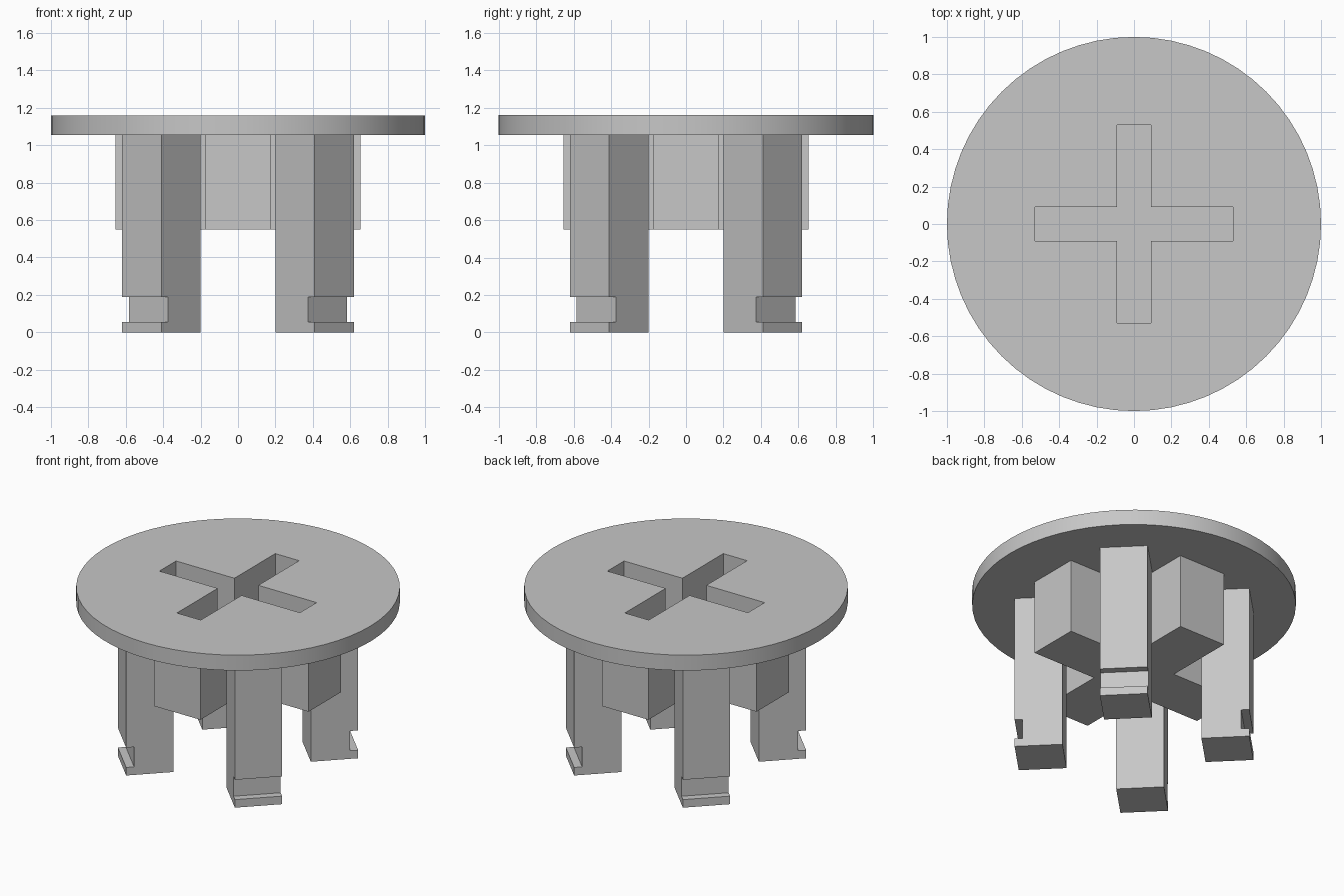
import bpy
import bmesh
from math import radians, sin, cos, pi
from mathutils import Matrix

if "Cube" in bpy.data.objects:
    bpy.data.objects.remove(bpy.data.objects["Cube"], do_unlink=True)

GREY = (0.57, 0.57, 0.57, 1.0)
grey = bpy.data.materials.new("plain_grey")
grey.use_nodes = True
grey.diffuse_color = GREY
grey.node_tree.nodes["Principled BSDF"].inputs["Base Color"].default_value = GREY

TOP, CAP_BOTTOM, SOCKET_BOTTOM, SLOT_FLOOR = 1.16, 1.055, 0.55, 0.65


def prism(name, profile, low, high, matrix=Matrix()):
    """Extrude a closed 2D profile from low to high along its normal."""
    bm = bmesh.new()
    base = bm.faces.new([bm.verts.new((x, y, low)) for x, y in profile])
    new = bmesh.ops.extrude_face_region(bm, geom=[base])["geom"]
    verts = [g for g in new if isinstance(g, bmesh.types.BMVert)]
    bmesh.ops.translate(bm, verts=verts, vec=(0, 0, high - low))
    bmesh.ops.transform(bm, matrix=matrix, verts=bm.verts)
    bmesh.ops.recalc_face_normals(bm, faces=bm.faces)
    mesh = bpy.data.meshes.new(name)
    bm.to_mesh(mesh)
    bm.free()
    mesh.materials.append(grey)
    obj = bpy.data.objects.new(name, mesh)
    bpy.context.collection.objects.link(obj)
    return obj


def cross(reach, half):
    """Outline of a plus sign, one quarter repeated four times."""
    points = []
    x_y = [(reach, -half), (reach, half), (half, half)]
    for _ in range(4):
        points += x_y
        x_y = [(-y, x) for x, y in x_y]
    return points


# Round cap and the cross-shaped socket below it
circle = [(cos(2 * pi * i / 64), sin(2 * pi * i / 64)) for i in range(64)]
cap = prism("cap", circle, CAP_BOTTOM, TOP)
socket = prism("cross_socket", cross(0.655, 0.175), SOCKET_BOTTOM, CAP_BOTTOM)

# Driver slot cut through the cap into the socket
cutter = prism("slot_cutter", cross(0.53, 0.09), SLOT_FLOOR, TOP + 0.1)
for part in (cap, socket):
    cut = part.modifiers.new("slot", "BOOLEAN")
    cut.operation = "DIFFERENCE"
    cut.solver = "EXACT"
    cut.object = cutter
    bpy.context.view_layer.objects.active = part
    bpy.ops.object.modifier_apply(modifier=cut.name)
bpy.data.objects.remove(cutter, do_unlink=True)

# Smooth rim on the cap
bpy.ops.object.select_all(action="DESELECT")
cap.select_set(True)
bpy.context.view_layer.objects.active = cap
bpy.ops.object.shade_smooth_by_angle(angle=radians(30))

# Four diagonal legs, each with a notch on its outer face
INNER, OUTER, NOTCH, HALF = 0.431, 0.728, 0.678, 0.148
leg_profile = [(INNER, 0), (OUTER, 0), (OUTER, 0.055), (NOTCH, 0.055),
               (NOTCH, 0.19), (OUTER, 0.19), (OUTER, CAP_BOTTOM), (INNER, CAP_BOTTOM)]
upright = Matrix.Rotation(radians(90), 4, "X")
for name, angle in (("back_left_leg", 45), ("back_right_leg", 135),
                    ("front_right_leg", 225), ("front_left_leg", 315)):
    turn = Matrix.Rotation(radians(angle), 4, "Z")
    prism(name, leg_profile, -HALF, HALF, turn @ upright)
